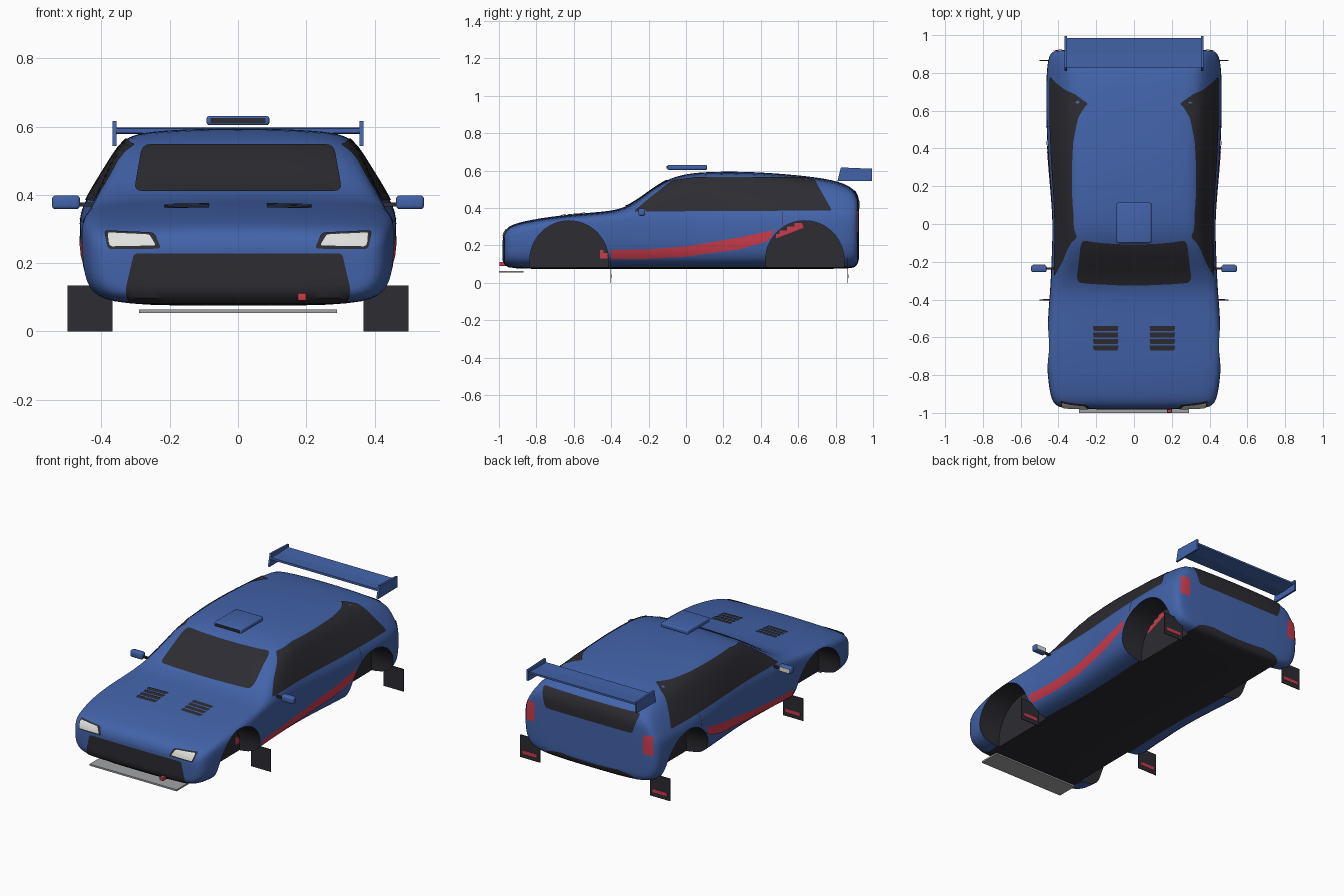
import bpy, bmesh, math
from mathutils import Vector
from mathutils.bvhtree import BVHTree

cube = bpy.data.objects.get("Cube")
if cube:
    bpy.data.objects.remove(cube, do_unlink=True)


def material(name, r, g, b):
    m = bpy.data.materials.new(name)
    m.use_nodes = True
    m.diffuse_color = (r, g, b, 1)
    bsdf = m.node_tree.nodes["Principled BSDF"]
    bsdf.inputs["Base Color"].default_value = (r, g, b, 1)
    bsdf.inputs["Roughness"].default_value = 0.6
    return m


BLUE = material("blue_paint", 0.055, 0.125, 0.40)
DARK = material("dark_trim", 0.025, 0.025, 0.032)
RED = material("red", 0.60, 0.045, 0.075)
WHITE = material("lens_white", 0.75, 0.75, 0.73)
GREY = material("splitter_grey", 0.36, 0.37, 0.38)


def add_object(name, bm, *mats):
    mesh = bpy.data.meshes.new(name)
    bm.to_mesh(mesh)
    bm.free()
    for m in mats:
        mesh.materials.append(m)
    ob = bpy.data.objects.new(name, mesh)
    bpy.context.scene.collection.objects.link(ob)
    return ob


def smooth(ob, angle=35):
    bpy.ops.object.select_all(action='DESELECT')
    ob.select_set(True)
    bpy.context.view_layer.objects.active = ob
    bpy.ops.object.shade_smooth_by_angle(angle=math.radians(angle))


def box(name, lo, hi, mat, bevel=0):
    bm = bmesh.new()
    bmesh.ops.create_cube(bm, size=1)
    for v in bm.verts:
        v.co = [a + (b - a) * (c + 0.5) for a, b, c in zip(lo, hi, v.co)]
    if bevel:
        bmesh.ops.bevel(bm, geom=bm.edges[:], offset=bevel, segments=3,
                        profile=0.5, affect='EDGES')
    ob = add_object(name, bm, mat)
    if bevel:
        smooth(ob)
    return ob


def prism(name, outline, x0, x1, *mats):
    """Extrude a y-z outline along x."""
    bm = bmesh.new()
    face = bm.faces.new([bm.verts.new((x0, y, z)) for y, z in outline])
    ext = bmesh.ops.extrude_face_region(bm, geom=[face])
    for v in ext["geom"]:
        if isinstance(v, bmesh.types.BMVert):
            v.co.x = x1
    bmesh.ops.recalc_face_normals(bm, faces=bm.faces)
    for f in bm.faces:
        f.material_index = len(mats) - 1
    return add_object(name, bm, *mats)


# Body shell: stations of (y, half width, underside z, top z)
stations = [
    (-.978, .36, .12, .25), (-.968, .405, .095, .285), (-.94, .434, .08, .31),
    (-.88, .449, .075, .33), (-.75, .464, .075, .354), (-.6, .464, .075, .371),
    (-.45, .453, .075, .383), (-.36, .446, .075, .394), (-.28, .441, .075, .43),
    (-.2, .438, .075, .49), (-.11, .434, .075, .552), (-.02, .433, .075, .583),
    (.1, .435, .075, .597), (.3, .452, .075, .599), (.5, .465, .075, .588),
    (.7, .467, .075, .568), (.82, .463, .075, .545), (.89, .452, .078, .512),
    (.915, .432, .09, .475), (.925, .385, .13, .43)]


def section(y, w, zb, zt):
    cabin = min(1, max(0, (zt - .385) / .2))
    zs = min(.37, zt - .035)
    h = zs - zb
    wr = .93 * w + (min(.35, .93 * w) - .93 * w) * cabin
    half = [(.8 * w, zb), (.955 * w, zb + .17 * h), (w, zb + .45 * h),
            (.997 * w, zb + .87 * h), (.98 * w, zs),
            (wr, zt - .018 - .022 * cabin), (.84 * wr, zt - .01)]
    ring = [(0, zb)] + half + [(0, zt)] + [(-x, z) for x, z in reversed(half)]
    return [Vector((x, y, z)) for x, z in ring]


bm = bmesh.new()
rings = [[bm.verts.new(p) for p in section(*s)] for s in stations]
n = len(rings[0])
for a, b in zip(rings, rings[1:]):
    for i in range(n):
        j = (i + 1) % n
        f = bm.faces.new((a[i], a[j], b[j], b[i]))
        f.material_index = 1 if i in (0, n - 1) else 0
for ring in (rings[0], rings[-1]):
    for i in range(n // 2):
        quad = [ring[i], ring[i + 1], ring[n - i - 1], ring[-i % n]]
        bm.faces.new(list(dict.fromkeys(quad)))
bmesh.ops.recalc_face_normals(bm, faces=bm.faces)
body = add_object("body_shell", bm, BLUE, DARK)
sub = body.modifiers.new("smooth", 'SUBSURF')
sub.levels = sub.render_levels = 2

# Wheel wells cut out of the shell, dark inside
cutters = []
for yc in (-.625, .635):
    arch = [(yc + .21 * math.cos(math.pi * t / 24), .122 + .21 * math.sin(math.pi * t / 24))
            for t in range(25)] + [(yc - .21, -.1), (yc + .21, -.1)]
    for s in (1, -1):
        c = prism("wheel_well_cutter", arch, s * .3, s * .6, BLUE, DARK)
        c.hide_render = True
        cut = body.modifiers.new("wheel_well", 'BOOLEAN')
        cut.object, cut.operation, cut.solver = c, 'DIFFERENCE', 'EXACT'
        cutters.append(c)
dg = bpy.context.evaluated_depsgraph_get()
baked = bpy.data.meshes.new_from_object(body.evaluated_get(dg))
body.modifiers.clear()
body.data = baked
for c in cutters:
    bpy.data.objects.remove(c, do_unlink=True)
smooth(body)
bm = bmesh.new()
bm.from_mesh(body.data)
surface = BVHTree.FromBMesh(bm)
bm.free()


def rounded(points, r):
    pts = [Vector(p) for p in points]
    out = []
    for i, p in enumerate(pts):
        a = p + (pts[i - 1] - p).normalized() * r
        b = p + (pts[(i + 1) % len(pts)] - p).normalized() * r
        for t in (0, .25, .5, .75, 1):
            out.append(a * (1 - t) ** 2 + p * 2 * t * (1 - t) + b * t * t)
    return out


def plate(name, outline, axis, side, mat, lift=.004, r=0, step=.02):
    """Thin skin: a flat outline cut to a grid and laid on the body along an axis."""
    ua, va = [k for k in range(3) if k != axis]
    ray = Vector((0, 0, 0))
    ray[axis] = -side
    bm = bmesh.new()
    verts = []
    for u, v in (rounded(outline, r) if r else outline):
        p = -2 * ray
        p[ua], p[va] = u, v
        verts.append(bm.verts.new(p))
    bm.faces.new(verts)
    for k in (ua, va):
        normal = Vector((0, 0, 0))
        normal[k] = 1
        for i in range(-50, 51):
            bmesh.ops.bisect_plane(bm, geom=bm.verts[:] + bm.edges[:] + bm.faces[:],
                                   plane_co=normal * i * step, plane_no=normal)
    missed = []
    for v in bm.verts:
        hit, normal, _, _ = surface.ray_cast(v.co, ray)
        if hit:
            v.co = hit + normal * lift
        else:
            missed.append(v)
    bmesh.ops.delete(bm, geom=missed, context='VERTS')
    torn = [f for f in bm.faces
            if max(v.co[axis] for v in f.verts) - min(v.co[axis] for v in f.verts) > .08]
    bmesh.ops.delete(bm, geom=torn, context='FACES')
    bm.normal_update()
    for f in bm.faces:
        if f.normal.dot(ray) > 0:
            f.normal_flip()
    smooth(add_object(name, bm, mat))


# Glass and front and rear details
plate("windshield", [(-.305, .408), (.305, .408), (.28, .545), (-.28, .545)], 1, -1, DARK, r=.025)
plate("rear_window", [(-.29, .375), (.29, .375), (.325, .49), (-.325, .49)], 1, 1, DARK, r=.02)
plate("front_grille", [(-.32, .085), (.32, .085), (.33, .12), (.305, .228), (-.305, .228),
                       (-.33, .12)], 1, -1, DARK, r=.012)
side_glass = [(-.28, .38), (.78, .385), (.69, .545), (.64, .562), (.05, .562), (-.07, .545),
              (-.19, .455)]
stripe = [(-.46, .13), (-.2, .13), (0, .142), (.29, .18), (.475, .235), (.63, .295),
          (.61, .34), (.45, .278), (.29, .243), (0, .195), (-.2, .18), (-.46, .175)]
for s, label in ((1, "left"), (-1, "right")):
    def mirror(pts):
        return [(s * u, v) for u, v in pts]
    plate(label + "_side_window", side_glass, 0, s, DARK, r=.012)
    plate(label + "_side_stripe", stripe, 0, s, RED)
    plate(label + "_door_line", [(.513, .3), (.517, .3), (.517, .38), (.513, .38)], 0, s, DARK)
    plate(label + "_headlight_frame", mirror([(.225, .242), (.38, .24), (.392, .293), (.245, .287)]),
          1, -1, DARK, r=.012)
    plate(label + "_headlight", mirror([(.24, .25), (.375, .248), (.382, .286), (.26, .281)]),
          1, -1, WHITE, lift=.007, r=.008)
    plate(label + "_tail_light", mirror([(.362, .27), (.425, .27), (.418, .385), (.362, .385)]),
          1, 1, RED, r=.006)
    for i in range(4):
        y = -.54 - i * .034
        plate(label + "_hood_vent", mirror([(.082, y), (.218, y), (.214, y - .026), (.086, y - .026)]),
              2, 1, DARK, r=.005)

    # Mirrors on stalks
    def span(a, b):
        return min(s * a, s * b), max(s * a, s * b)
    x0, x1 = span(.463, .545)
    box(label + "_mirror", (x0, -.255, .358), (x1, -.218, .398), BLUE, .01)
    g0, g1 = span(.472, .536)
    box(label + "_mirror_glass", (g0, -.22, .365), (g1, -.215, .391), WHITE)
    a0, a1 = span(.42, .47)
    box(label + "_mirror_stalk", (a0, -.242, .366), (a1, -.23, .378), DARK)

    # Mud flaps with a red band on the back
    f0, f1 = span(.368, .5)
    b0, b1 = span(.385, .483)
    for place, y in (("front", -.402), ("rear", .865)):
        box(f"{place}_{label}_mud_flap", (f0, y - .002, 0), (f1, y + .002, .135), DARK)
        box(f"{place}_{label}_flap_band", (b0, y + .002, .025), (b1, y + .004, .045), RED)

    # Wing end plates
    p0, p1 = span(.356, .368)
    prism(label + "_wing_end_plate", [(.81, .543), (.995, .545), (.995, .61), (.828, .617)],
          p0, p1, BLUE)

# Wing blade, with a slight upward camber
prism("wing_blade", [(.825, .581), (.9, .578), (.985, .586), (.985, .597), (.9, .592), (.825, .594)],
      -.36, .36, BLUE)

# Roof scoop
box("roof_scoop", (-.092, -.1, .604), (.092, .113, .631), BLUE, .008)
box("scoop_opening", (-.08, -.103, .61), (.08, -.099, .625), DARK)

# Splitter and tow hook
box("front_splitter", (-.29, -1, .054), (.29, -.87, .064), GREY)
box("tow_hook", (.175, -.998, .09), (.2, -.95, .112), RED, .003)
